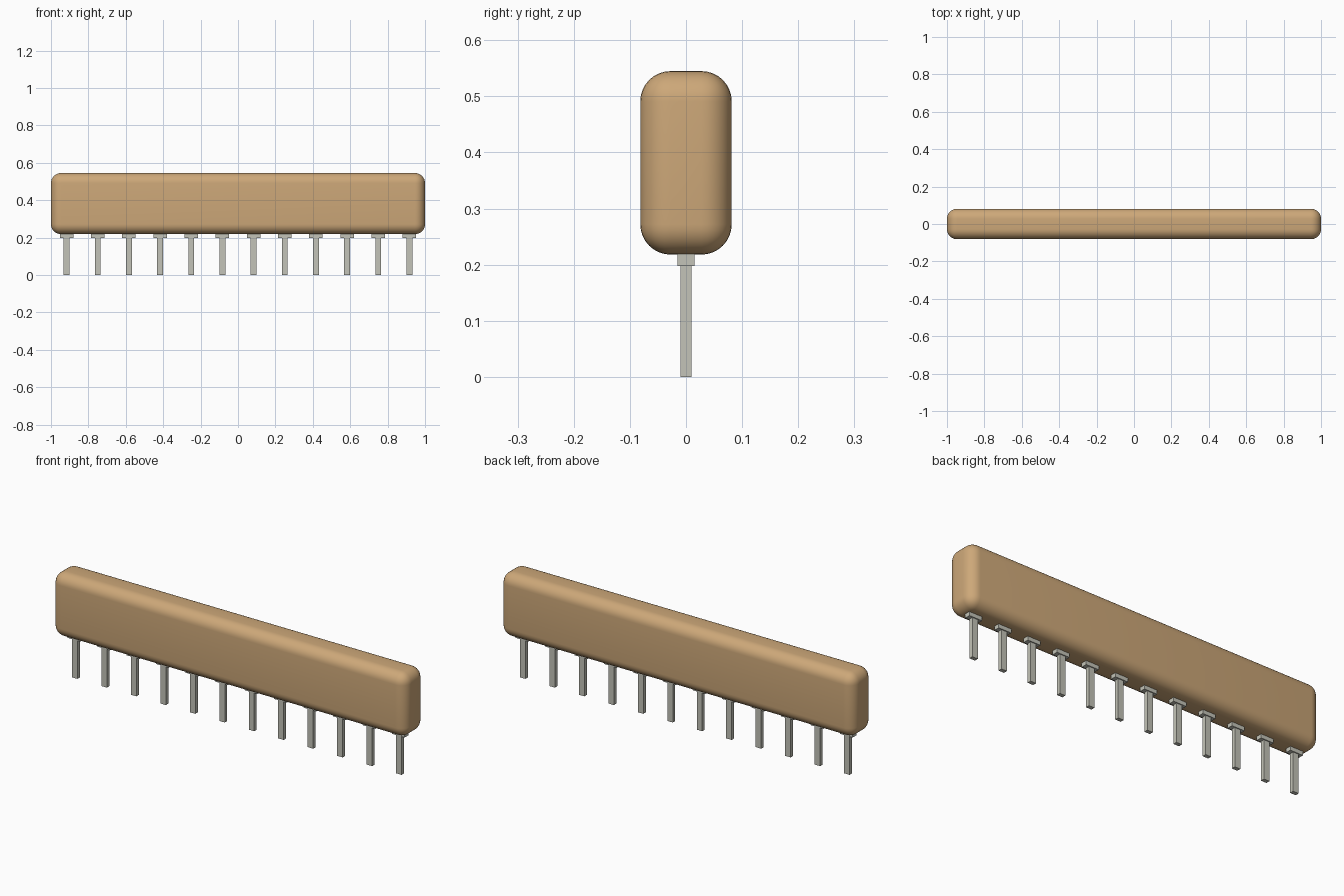
import bpy

if "Cube" in bpy.data.objects:
    bpy.data.objects.remove(bpy.data.objects["Cube"], do_unlink=True)


def make_material(name, color):
    mat = bpy.data.materials.new(name)
    mat.use_nodes = True
    mat.diffuse_color = color
    bsdf = next(n for n in mat.node_tree.nodes if n.type == "BSDF_PRINCIPLED")
    bsdf.inputs["Base Color"].default_value = color
    return mat


def box(name, x, z_low, z_high, width, depth, mat):
    bpy.ops.mesh.primitive_cube_add(size=1, location=(x, 0, (z_low + z_high) / 2))
    obj = bpy.context.object
    obj.name = name
    obj.scale = (width, depth, z_high - z_low)
    bpy.ops.object.transform_apply(location=False, rotation=False, scale=True)
    obj.data.materials.append(mat)
    return obj


tan = make_material("tan_coating", (0.61, 0.39, 0.19, 1))
metal = make_material("tinned_metal", (0.55, 0.55, 0.48, 1))

# Rounded package body
body = box("package_body", 0, 0.218, 0.545, 2.0, 0.163, tan)
bevel = body.modifiers.new("rounded_edges", "BEVEL")
bevel.width = 0.054
bevel.segments = 8
bpy.ops.object.modifier_apply(modifier=bevel.name)
bpy.ops.object.shade_smooth_by_angle()

# Single row of pins, each with a wider shoulder under the body
PIN_COUNT = 12
PITCH = 2 / PIN_COUNT
for i in range(PIN_COUNT):
    x = (i - (PIN_COUNT - 1) / 2) * PITCH
    box(f"pin_shoulder_{i + 1}", x, 0.198, 0.23, 0.072, 0.03, metal)
    box(f"pin_{i + 1}", x, 0, 0.2, 0.031, 0.02, metal)
